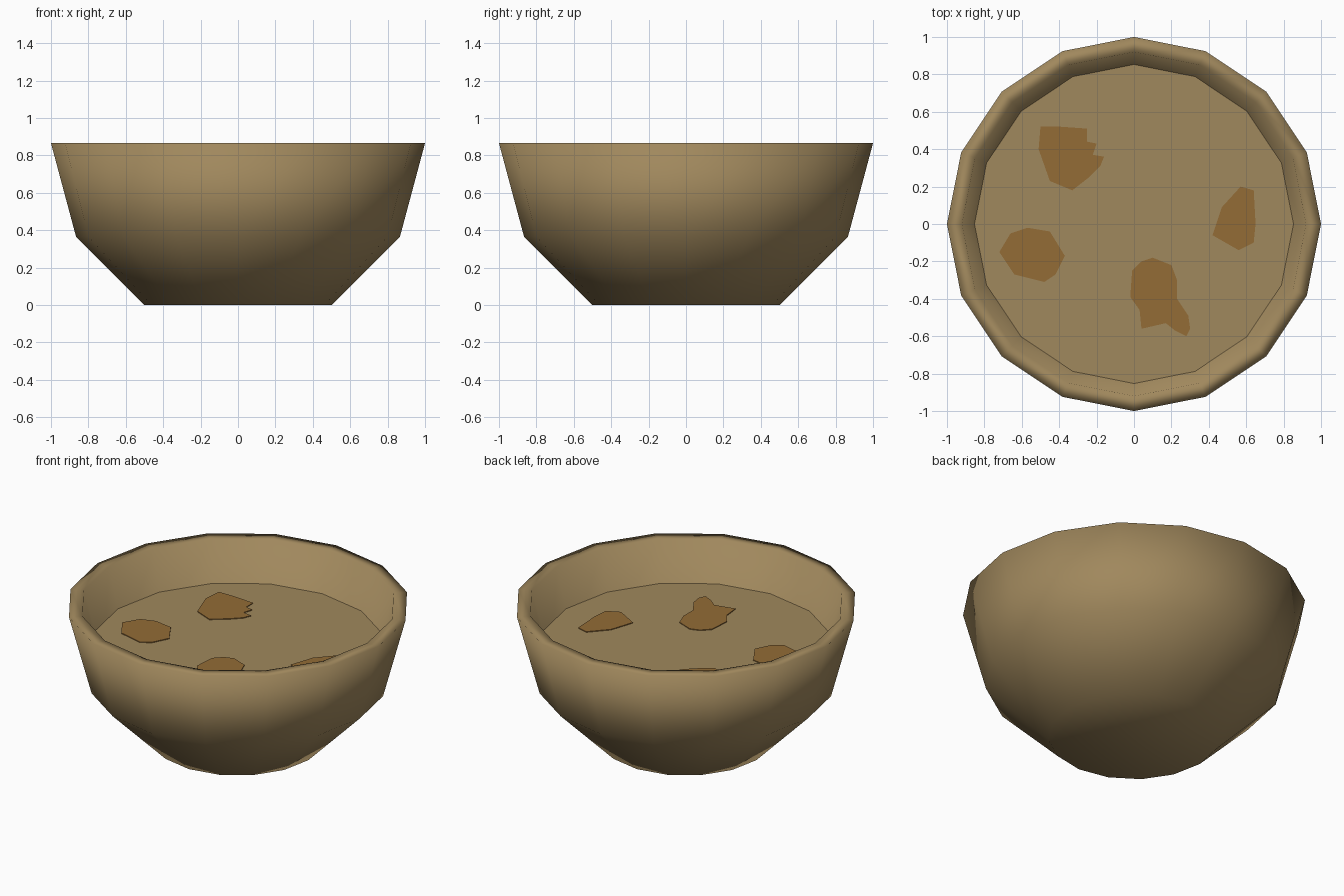
import bpy, bmesh, math

if "Cube" in bpy.data.objects:
    bpy.data.objects.remove(bpy.data.objects["Cube"])

SIDES = 16


def material(name, rgb):
    m = bpy.data.materials.new(name)
    m.diffuse_color = (*rgb, 1.0)
    m.use_nodes = True
    m.node_tree.nodes["Principled BSDF"].inputs["Base Color"].default_value = m.diffuse_color
    return m


clay = material("tan clay", (0.352, 0.246, 0.109))
broth = material("tan broth", (0.352, 0.246, 0.109))
brown = material("brown chunk", (0.292, 0.150, 0.037))


def finish(bm, name, mat, smooth=False):
    bmesh.ops.recalc_face_normals(bm, faces=bm.faces)
    me = bpy.data.meshes.new(name)
    bm.to_mesh(me)
    bm.free()
    me.materials.append(mat)
    for p in me.polygons:
        p.use_smooth = smooth
    ob = bpy.data.objects.new(name, me)
    bpy.context.collection.objects.link(ob)
    return ob


def ring(bm, r, z):
    return [bm.verts.new((r * math.cos(2 * math.pi * i / SIDES),
                          r * math.sin(2 * math.pi * i / SIDES), z))
            for i in range(SIDES)]


# Bowl: outer wall, flat rim, inner wall and closed floors
bm = bmesh.new()
profile = [(0.5, 0.0), (0.866, 0.366), (1.0, 0.866),
           (0.92, 0.866), (0.80, 0.41), (0.46, 0.075)]
rings = [ring(bm, r, z) for r, z in profile]
for a, b in zip(rings, rings[1:]):
    for i in range(SIDES):
        j = (i + 1) % SIDES
        bm.faces.new((a[i], a[j], b[j], b[i]))
bm.faces.new(rings[0])
bm.faces.new(rings[-1])
finish(bm, "bowl", clay, True)

# Broth: flat surface meeting the inner wall
LEVEL = 0.612
bm = bmesh.new()
top = bm.faces.new(ring(bm, 0.853, LEVEL))
if top.normal.z < 0:
    top.normal_flip()
finish(bm, "broth_surface", broth)

# Floating chunks: thin irregular plates on the broth
chunks = {
    "chunk_back": [(-.50, .52), (-.39, .52), (-.25, .51), (-.25, .44),
                   (-.20, .43), (-.22, .37), (-.16, .36), (-.18, .31),
                   (-.24, .25), (-.33, .18), (-.45, .23), (-.51, .40)],
    "chunk_right": [(.57, .20), (.64, .18), (.65, 0), (.64, -.10),
                    (.56, -.14), (.42, -.06), (.47, .09)],
    "chunk_left": [(-.72, -.15), (-.66, -.05), (-.57, -.02), (-.45, -.04),
                   (-.37, -.17), (-.42, -.27), (-.48, -.31), (-.64, -.27)],
    "chunk_front": [(.04, -.20), (.10, -.18), (.20, -.22), (.23, -.30),
                    (.23, -.40), (.29, -.49), (.30, -.56), (.28, -.60),
                    (.22, -.57), (.17, -.53), (.04, -.56), (.03, -.46),
                    (-.02, -.39), (-.01, -.25)],
}
for name, pts in chunks.items():
    bm = bmesh.new()
    face = bm.faces.new([bm.verts.new((x, y, LEVEL - 0.003)) for x, y in pts])
    ext = bmesh.ops.extrude_face_region(bm, geom=[face])
    for v in ext["geom"]:
        if isinstance(v, bmesh.types.BMVert):
            v.co.z += 0.008
    finish(bm, name, brown)
